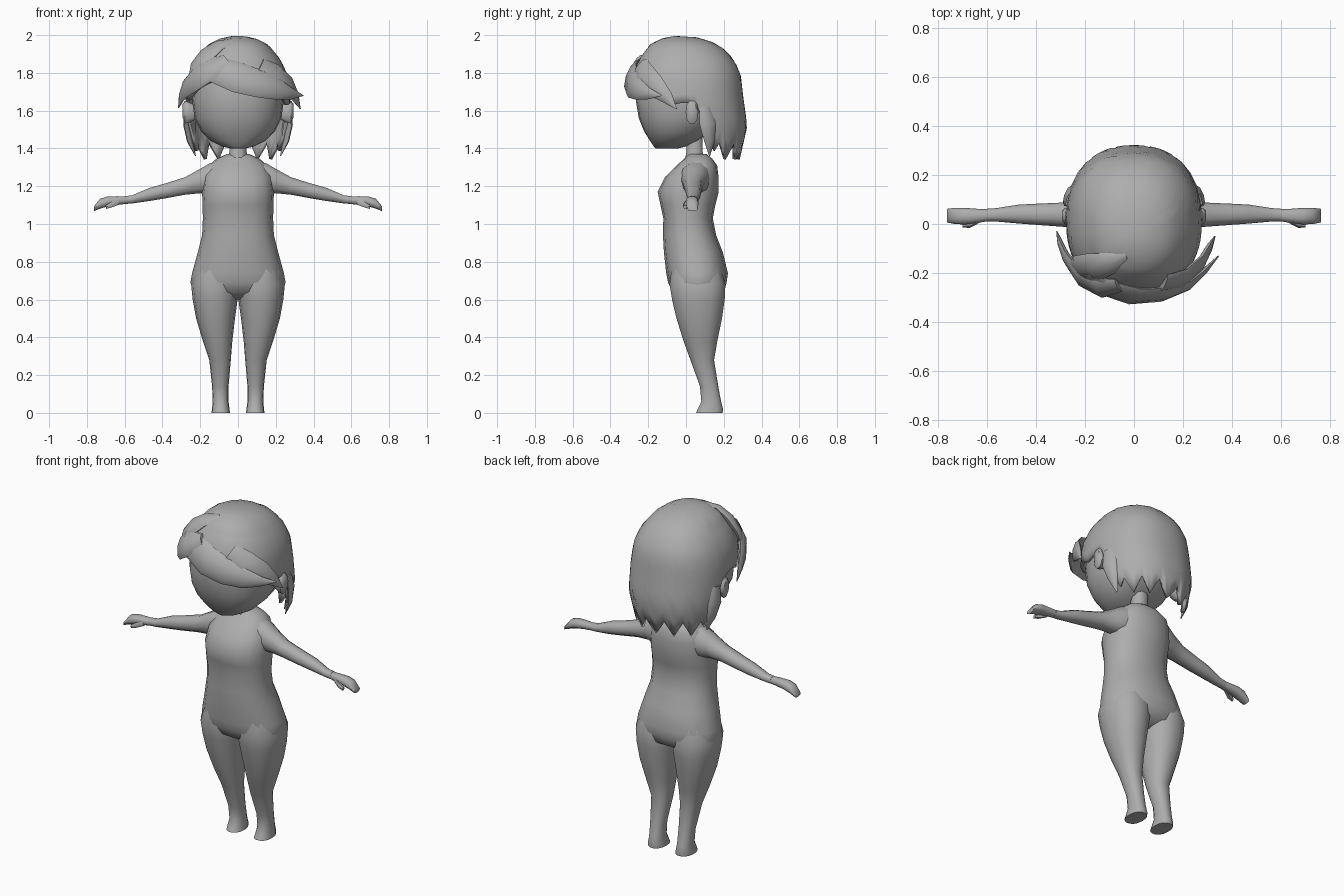
import bpy, bmesh, math
from mathutils import Vector

grey = bpy.data.materials.new("plain_grey")
grey.diffuse_color = (0.42, 0.42, 0.42, 1)


def finish(name, bm, angle=50):
    bmesh.ops.recalc_face_normals(bm, faces=bm.faces[:])
    me = bpy.data.meshes.new(name)
    bm.to_mesh(me)
    bm.free()
    ob = bpy.data.objects.new(name, me)
    bpy.context.collection.objects.link(ob)
    me.materials.append(grey)
    bpy.ops.object.select_all(action='DESELECT')
    ob.select_set(True)
    bpy.context.view_layer.objects.active = ob
    bpy.ops.object.shade_smooth_by_angle(angle=math.radians(angle))
    return ob


def skin(name, sections, caps=True, angle=50):
    """Join a list of closed sections into one surface."""
    bm = bmesh.new()
    rows = [[bm.verts.new(p) for p in s] for s in sections]
    n = len(rows[0])
    for a, b in zip(rows, rows[1:]):
        for i in range(n):
            j = (i + 1) % n
            bm.faces.new((a[i], a[j], b[j], b[i]))
    if caps:
        bm.faces.new(rows[0])
        bm.faces.new(rows[-1])
    return finish(name, bm, angle)


def oval(a0, a1, b0, b1, n=16, e=0.88):
    """Rounded section filling the given box."""
    pts = []
    for i in range(n):
        t = 2 * math.pi * i / n
        c, s = math.cos(t), math.sin(t)
        pts.append(((a0 + a1) / 2 + (a1 - a0) / 2 * math.copysign(abs(c) ** e, c),
                    (b0 + b1) / 2 + (b1 - b0) / 2 * math.copysign(abs(s) ** e, s)))
    return pts


def upright(name, rings, side=1, n=16):
    # ring: z, x0, x1, y0, y1
    return skin(name, [[(side * x, y, r[0]) for x, y in oval(*r[1:], n)] for r in rings])


def sideways(name, rings, side=1, n=10):
    # ring: x, y0, y1, z0, z1
    return skin(name, [[(side * r[0], y, z) for y, z in oval(*r[1:], n)] for r in rings])


def sym(rings):
    return [(z, -w, w, y0, y1) for z, w, y0, y1 in rings]


# torso, neck and head
upright("torso", sym([
    (0.60, 0.10, 0.00, 0.12), (0.64, 0.235, -0.07, 0.20), (0.69, 0.252, -0.095, 0.215),
    (0.74, 0.243, -0.105, 0.222), (0.85, 0.213, -0.117, 0.195), (0.94, 0.19, -0.122, 0.16),
    (1.03, 0.186, -0.12, 0.142), (1.10, 0.188, -0.135, 0.155), (1.17, 0.19, -0.15, 0.173),
    (1.25, 0.182, -0.11, 0.172), (1.31, 0.155, -0.05, 0.165), (1.345, 0.115, -0.01, 0.14),
    (1.37, 0.06, 0.01, 0.11)]))
upright("neck", sym([(1.33, 0.06, -0.01, 0.11), (1.38, 0.046, 0.0, 0.09),
                     (1.48, 0.046, 0.0, 0.09)]), n=10)
upright("head", sym([
    (1.40, 0.04, -0.16, -0.04), (1.41, 0.085, -0.17, 0.0), (1.44, 0.145, -0.19, 0.06),
    (1.49, 0.195, -0.222, 0.13), (1.56, 0.23, -0.25, 0.19), (1.65, 0.242, -0.265, 0.23),
    (1.75, 0.235, -0.26, 0.235), (1.84, 0.20, -0.22, 0.20), (1.91, 0.12, -0.14, 0.12)]), n=24)

for side, tag in ((1, "left"), (-1, "right")):
    upright(tag + "_leg", [
        (0.00, 0.042, 0.14, 0.052, 0.195), (0.02, 0.045, 0.138, 0.06, 0.198),
        (0.06, 0.05, 0.134, 0.08, 0.187), (0.14, 0.05, 0.137, 0.073, 0.172),
        (0.28, 0.038, 0.152, 0.022, 0.15), (0.38, 0.03, 0.186, -0.015, 0.168),
        (0.50, 0.016, 0.222, -0.053, 0.193), (0.60, 0.002, 0.240, -0.077, 0.208),
        (0.68, -0.01, 0.248, -0.09, 0.212), (0.76, 0.02, 0.22, -0.08, 0.19)], side, 14)
    sideways(tag + "_arm", [
        (0.08, -0.02, 0.13, 1.17, 1.34), (0.15, -0.03, 0.125, 1.15, 1.325),
        (0.20, -0.02, 0.105, 1.16, 1.295), (0.28, -0.012, 0.088, 1.153, 1.25),
        (0.39, -0.004, 0.083, 1.133, 1.215), (0.47, 0.002, 0.079, 1.12, 1.192),
        (0.56, 0.01, 0.065, 1.108, 1.153), (0.60, 0.01, 0.062, 1.105, 1.148)], side)
    sideways(tag + "_hand", [
        (0.58, 0.014, 0.06, 1.107, 1.147), (0.64, 0.004, 0.062, 1.10, 1.148),
        (0.69, -0.002, 0.066, 1.092, 1.147), (0.73, 0.0, 0.066, 1.08, 1.135),
        (0.762, 0.006, 0.062, 1.068, 1.095)], side)
    sideways(tag + "_thumb", [
        (0.63, 0.005, 0.035, 1.10, 1.135), (0.67, -0.016, 0.016, 1.085, 1.12),
        (0.70, -0.014, 0.005, 1.078, 1.10)], side, 6)
    # ear: thin outer shell with a smaller root
    sideways(tag + "_ear", [
        (0.21, 0.015, 0.05, 1.56, 1.62), (0.255, 0.0, 0.06, 1.535, 1.645),
        (0.28, -0.002, 0.066, 1.53, 1.655), (0.293, 0.012, 0.056, 1.56, 1.64)], side)


# hair cap: profile rows are z, half width, front y, back y
PROFILE = [(2.0, 0, -0.03, -0.03), (1.985, 0.09, -0.12, 0.08), (1.95, 0.16, -0.19, 0.175),
           (1.87, 0.226, -0.25, 0.255), (1.79, 0.262, -0.28, 0.29), (1.68, 0.277, -0.285, 0.302),
           (1.52, 0.277, -0.28, 0.325), (1.30, 0.225, -0.2, 0.275)]
# lower edge of the hair: angle from the front, height
EDGE = [(-180, 1.40), (-112, 1.40), (-104, 1.50), (-96, 1.64), (-84, 1.68), (-72, 1.66),
        (-50, 1.72), (-25, 1.76), (0, 1.72), (30, 1.68), (60, 1.67), (72, 1.63), (84, 1.64),
        (96, 1.64), (104, 1.50), (112, 1.40), (180, 1.40)]


def lerp(table, v):
    for a, b in zip(table, table[1:]):
        if min(a[0], b[0]) <= v <= max(a[0], b[0]):
            f = (v - a[0]) / (b[0] - a[0])
            return [p + (q - p) * f for p, q in zip(a, b)][1:]
    return table[-1][1:]


COLS, ROWS = 60, 12
sections = []
for k in range(1, ROWS + 1):
    row = []
    for c in range(COLS):
        deg = -180 + 360 * c / COLS
        low = lerp(EDGE, deg)[0]
        if abs(deg) > 108:  # ragged points round the nape
            low += 0.09 * abs((deg / 24) % 1 - 0.5) * 2 - 0.06
        z = 2.0 - (2.0 - low) * (k / ROWS) ** 1.6
        w, f, b = lerp(PROFILE, z)
        s, co = math.sin(math.radians(deg)), math.cos(math.radians(deg))
        mid = 0.0 + (f + b) / 2
        row.append((w * math.copysign(abs(s) ** 0.88, s),
                    mid - (b - f) / 2 * math.copysign(abs(co) ** 0.88, co), z))
    sections.append(row)
cap = skin("hair_cap", sections, caps=False)
bm = bmesh.new()
bm.from_mesh(cap.data)
top = [e for e in bm.edges if e.is_boundary and min(v.co.z for v in e.verts) > 1.9]
bmesh.ops.contextual_create(bm, geom=top)
bmesh.ops.recalc_face_normals(bm, faces=bm.faces[:])
bm.to_mesh(cap.data)
bm.free()
for p in cap.data.polygons:
    p.use_smooth = True
sol = cap.modifiers.new("thickness", 'SOLIDIFY')
sol.thickness = 0.02
sol.offset = -1


def lock(name, path, n=8):
    """Flat tapering strand; path rows are x, y, z, width, thickness."""
    pts = [Vector(p[:3]) for p in path]
    secs = []
    for i, p in enumerate(pts):
        t = (pts[min(i + 1, len(pts) - 1)] - pts[max(i - 1, 0)]).normalized()
        out = p - Vector((0, 0, 1.68))
        out = (out - t * out.dot(t)).normalized()
        across = t.cross(out)
        w, d = path[i][3] / 2, path[i][4] / 2
        secs.append([p + across * a + out * b for a, b in oval(-w, w, -d, d, n, 1)])
    return skin(name, secs)


# swept fringe and side strands
lock("fringe_main", [
    (-0.19, -0.20, 1.86, 0.08, 0.03), (-0.12, -0.255, 1.82, 0.15, 0.05),
    (0.0, -0.29, 1.775, 0.17, 0.06), (0.12, -0.285, 1.74, 0.15, 0.05),
    (0.22, -0.25, 1.71, 0.11, 0.04), (0.285, -0.195, 1.69, 0.06, 0.025),
    (0.345, -0.13, 1.68, 0.005, 0.005)])
lock("fringe_side", [
    (0.12, -0.24, 1.84, 0.10, 0.03), (0.20, -0.225, 1.79, 0.14, 0.04),
    (0.27, -0.165, 1.73, 0.12, 0.04), (0.305, -0.10, 1.67, 0.07, 0.03),
    (0.33, -0.05, 1.61, 0.005, 0.005)])
lock("fringe_short", [
    (-0.06, -0.25, 1.87, 0.08, 0.03), (-0.14, -0.26, 1.82, 0.13, 0.05),
    (-0.22, -0.215, 1.77, 0.14, 0.05), (-0.275, -0.14, 1.72, 0.11, 0.035),
    (-0.30, -0.08, 1.67, 0.06, 0.025), (-0.315, -0.03, 1.615, 0.005, 0.005)])
lock("parting_tuft", [
    (-0.03, -0.13, 1.97, 0.04, 0.02), (-0.10, -0.16, 1.945, 0.10, 0.04),
    (-0.165, -0.175, 1.895, 0.13, 0.05), (-0.22, -0.18, 1.83, 0.12, 0.04),
    (-0.25, -0.17, 1.77, 0.04, 0.02)])
# pointed strands behind the ears
for side, tag in ((1, "left"), (-1, "right")):
    lock(tag + "_nape_strand", [
        (side * 0.265, 0.10, 1.62, 0.06, 0.02), (side * 0.27, 0.115, 1.53, 0.09, 0.03),
        (side * 0.255, 0.125, 1.44, 0.06, 0.025), (side * 0.225, 0.125, 1.36, 0.005, 0.005)])
